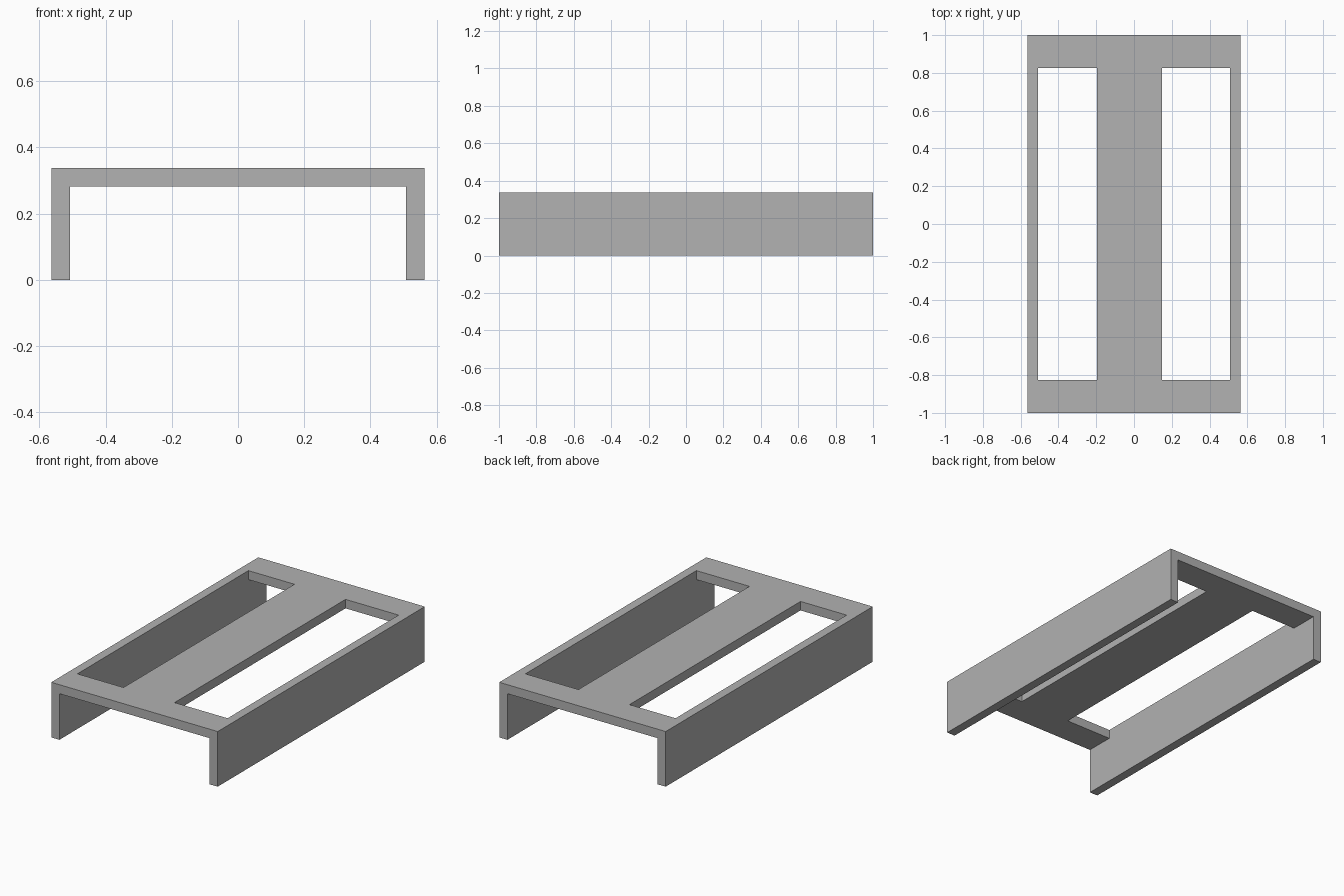
import bpy
import bmesh
import math

cube = bpy.data.objects.get("Cube")
if cube:
    bpy.data.objects.remove(cube, do_unlink=True)

# Material
grey = bpy.data.materials.new("plain grey")
grey.use_nodes = True
colour = (0.445, 0.445, 0.445, 1)
grey.diffuse_color = colour
grey.node_tree.nodes["Principled BSDF"].inputs["Base Color"].default_value = colour

# Main dimensions
HALF_WIDTH, INNER = 0.563, 0.508
TOP, UNDERSIDE = 0.337, 0.282
SLOT_END = 0.826
xs = [-HALF_WIDTH, -INNER, -0.196, 0.149, INNER, HALF_WIDTH]
ys = [-1, -SLOT_END, SLOT_END, 1]

bm = bmesh.new()


def fill(cells, z):
    """Flat sheet from the chosen grid cells, sharing vertices."""
    points = {}

    def vert(i, j):
        if (i, j) not in points:
            points[i, j] = bm.verts.new((xs[i], ys[j], z))
        return points[i, j]

    return [bm.faces.new((vert(i, j), vert(i + 1, j),
                          vert(i + 1, j + 1), vert(i, j + 1)))
            for i, j in cells]


# Slotted deck: every grid cell except the two long openings
slots = {(1, 1), (3, 1)}
sheet = fill([(i, j) for i in range(5) for j in range(3)
              if (i, j) not in slots], UNDERSIDE)
deck = bmesh.ops.extrude_face_region(bm, geom=sheet, use_keep_orig=True)
bmesh.ops.translate(bm, vec=(0, 0, TOP - UNDERSIDE),
                    verts=[g for g in deck["geom"] if isinstance(g, bmesh.types.BMVert)])

# Side walls: pull the outer strips of the underside down to the ground
for outward in (-1, 1):
    strip = [f for f in bm.faces
             if all(abs(v.co.z - UNDERSIDE) < 0.001 for v in f.verts)
             and f.calc_center_median().x * outward > INNER]
    wall = bmesh.ops.extrude_face_region(bm, geom=strip)
    bmesh.ops.translate(bm, vec=(0, 0, -UNDERSIDE),
                        verts=[g for g in wall["geom"] if isinstance(g, bmesh.types.BMVert)])

# Tidy into broad flat faces
bmesh.ops.recalc_face_normals(bm, faces=bm.faces)
bmesh.ops.dissolve_limit(bm, angle_limit=math.radians(1),
                         verts=bm.verts, edges=bm.edges)
bmesh.ops.recalc_face_normals(bm, faces=bm.faces)

mesh = bpy.data.meshes.new("slotted_channel_frame")
bm.to_mesh(mesh)
bm.free()
mesh.materials.append(grey)
frame = bpy.data.objects.new("slotted_channel_frame", mesh)
bpy.context.collection.objects.link(frame)
